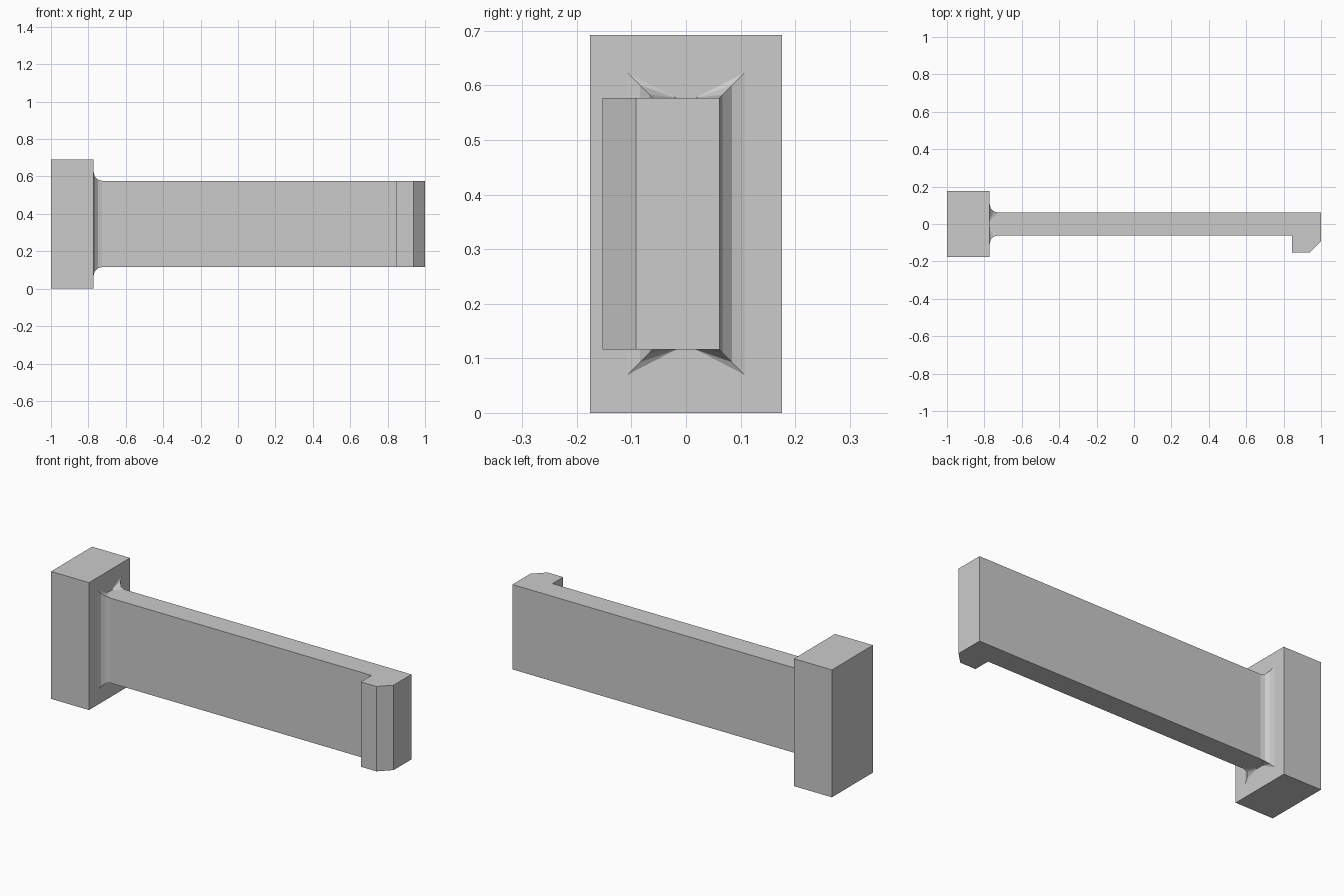
import bpy, bmesh, math

if "Cube" in bpy.data.objects:
    bpy.data.objects.remove(bpy.data.objects["Cube"])

grey = bpy.data.materials.new("plain_grey")
grey.diffuse_color = (0.6, 0.6, 0.6, 1)
grey.use_nodes = True
grey.node_tree.nodes["Principled BSDF"].inputs["Base Color"].default_value = grey.diffuse_color

# Shared dimensions
HEAD_X = -0.772            # face of the head block
HALF_Y = 0.061             # half thickness of the arm
Z0, Z1 = 0.116, 0.577      # arm bottom and top
R = 0.046                  # fillet radius
STEPS = 3


def finish(bm, name):
    bmesh.ops.recalc_face_normals(bm, faces=bm.faces)
    mesh = bpy.data.meshes.new(name)
    bm.to_mesh(mesh)
    bm.free()
    mesh.materials.append(grey)
    obj = bpy.data.objects.new(name, mesh)
    bpy.context.collection.objects.link(obj)
    return obj


def prism(name, outline, z0, z1):
    """Extrude an xy outline from z0 to z1."""
    bm = bmesh.new()
    face = bm.faces.new([bm.verts.new((x, y, z0)) for x, y in outline])
    new = bmesh.ops.extrude_face_region(bm, geom=[face])["geom"]
    verts = [v for v in new if isinstance(v, bmesh.types.BMVert)]
    bmesh.ops.translate(bm, verts=verts, vec=(0, 0, z1 - z0))
    return finish(bm, name)


# Head block
prism("head_block", [(-1, -0.176), (HEAD_X, -0.176), (HEAD_X, 0.176), (-1, 0.176)], 0, 0.692)

# Arm with the chamfered hook at its tip
prism("hooked_arm", [(HEAD_X, -HALF_Y), (0.845, -HALF_Y), (0.845, -0.153), (0.939, -0.153),
                     (1, -0.092), (1, HALF_Y), (HEAD_X, HALF_Y)], Z0, Z1)


# Concave fillet on each side of the arm, with flared corners fanning to the middle
def fillet(name, side):
    bm = bmesh.new()
    top, bottom = [], []
    for i in range(STEPS + 1):
        a = math.pi / 2 * i / STEPS
        x = HEAD_X + R * (1 - math.cos(a))
        out = R * (1 - math.sin(a))
        y = side * (HALF_Y + out)
        top.append(bm.verts.new((x, y, Z1 + out)))
        bottom.append(bm.verts.new((x, y, Z0 - out)))
    apex_t = bm.verts.new((HEAD_X, side * 0.018, Z1))
    apex_b = bm.verts.new((HEAD_X, side * 0.018, Z0))
    for i in range(STEPS):
        bm.faces.new((top[i], top[i + 1], bottom[i + 1], bottom[i]))
        bm.faces.new((top[i], apex_t, top[i + 1]))
        bm.faces.new((bottom[i], bottom[i + 1], apex_b))
    # Hidden backs against the head and inside the arm
    for k in (0, STEPS):
        bm.faces.new((top[k], bottom[k], apex_b, apex_t))
    return finish(bm, name)


fillet("front_fillet", -1)
fillet("back_fillet", 1)
